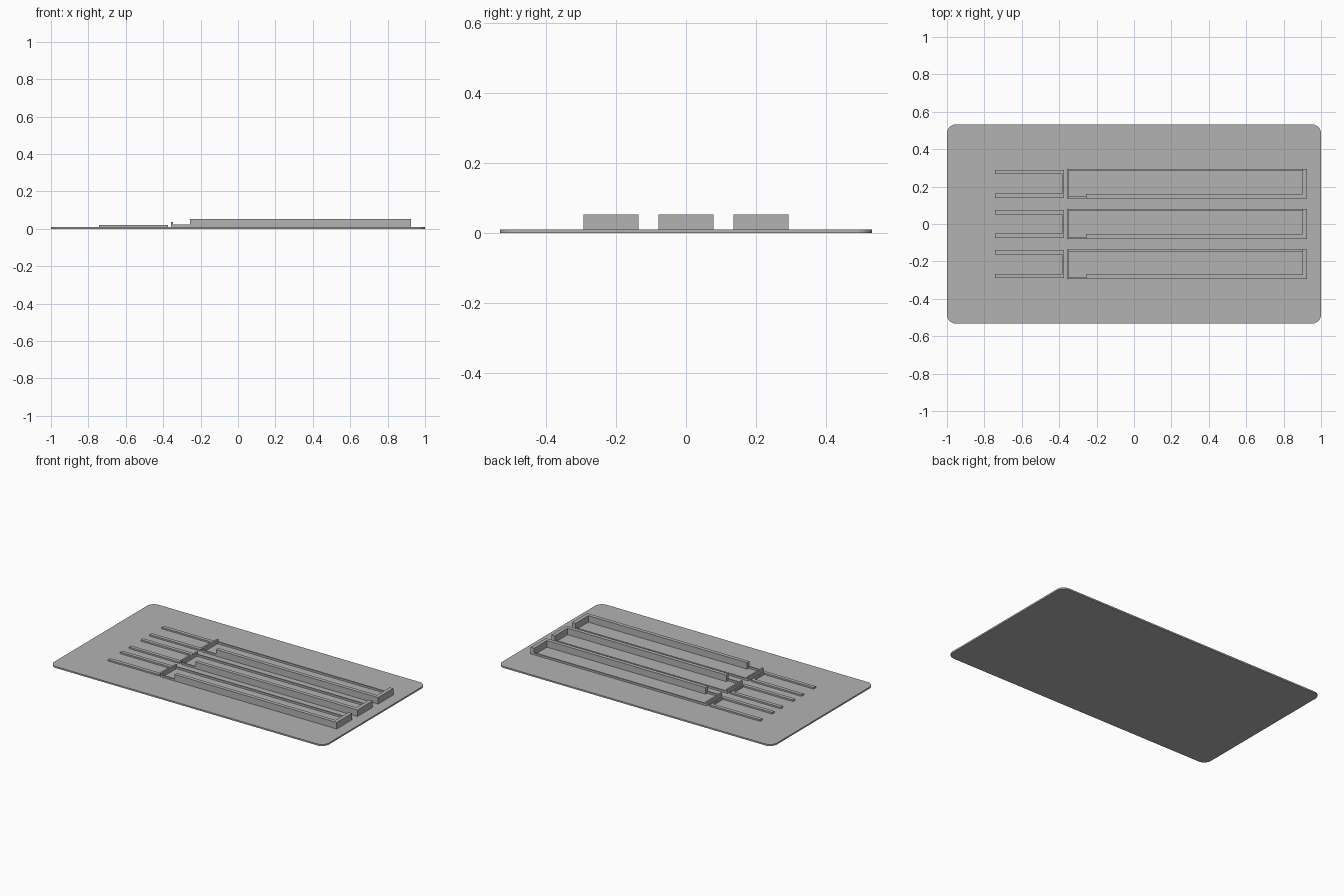
import bpy, bmesh, math

cube = bpy.data.objects.get("Cube")
if cube:
    bpy.data.objects.remove(cube, do_unlink=True)

grey = bpy.data.materials.new("plain grey")
grey.use_nodes = True
grey.diffuse_color = (0.45, 0.45, 0.45, 1)
grey.node_tree.nodes["Principled BSDF"].inputs["Base Color"].default_value = grey.diffuse_color

PLATE_TOP = 0.01


def extrude_outline(name, points, bottom, top, y=0):
    """Raise a flat outline into a solid standing between two heights."""
    bm = bmesh.new()
    face = bm.faces.new([bm.verts.new((px, py + y, bottom)) for px, py in points])
    moved = bmesh.ops.extrude_face_region(bm, geom=[face])["geom"]
    verts = [v for v in moved if isinstance(v, bmesh.types.BMVert)]
    bmesh.ops.translate(bm, verts=verts, vec=(0, 0, top - bottom))
    bmesh.ops.recalc_face_normals(bm, faces=bm.faces)
    mesh = bpy.data.meshes.new(name)
    bm.to_mesh(mesh)
    bm.free()
    mesh.materials.append(grey)
    obj = bpy.data.objects.new(name, mesh)
    bpy.context.collection.objects.link(obj)
    return obj


def rectangle(x0, x1, y0, y1):
    return [(x0, y0), (x1, y0), (x1, y1), (x0, y1)]


def rounded_rectangle(half_x, half_y, radius, steps=8):
    points = []
    for corner, (sx, sy) in enumerate([(1, 1), (-1, 1), (-1, -1), (1, -1)]):
        for i in range(steps + 1):
            a = math.pi / 2 * (corner + i / steps)
            points.append((sx * (half_x - radius) + radius * math.cos(a),
                           sy * (half_y - radius) + radius * math.sin(a)))
    return points


# Base plate with rounded corners
extrude_outline("base_plate", rounded_rectangle(1, 0.533, 0.05), 0, PLATE_TOP)

# Shared sizes of one channel unit
HALF = 0.079
THIN, THICK = 0.01, 0.025
LEFT, STEP, RIGHT = -0.358, -0.256, 0.925

# Tall wall along the front, turning up across the closed end
tall_wall = [(STEP, -HALF), (RIGHT, -HALF), (RIGHT, HALF), (RIGHT - THICK, HALF),
             (RIGHT - THICK, THICK - HALF), (STEP, THICK - HALF)]

# Two-armed fork joined by a thin cross bar
ARM_TIP, FORK_END, ARM_OUT, ARM_IN = -0.743, -0.374, 0.075, 0.051
fork = [(ARM_TIP, -ARM_OUT), (FORK_END, -ARM_OUT), (FORK_END, ARM_OUT), (ARM_TIP, ARM_OUT),
        (ARM_TIP, ARM_IN), (FORK_END - THIN, ARM_IN),
        (FORK_END - THIN, -ARM_IN), (ARM_TIP, -ARM_IN)]

parts = [
    ("tall_wall", tall_wall, 0.053),
    ("gate_wall", rectangle(LEFT, LEFT + THIN, -HALF, HALF), 0.036),
    ("low_back_wall", rectangle(LEFT + THIN, RIGHT - THICK, HALF - THIN, HALF), 0.022),
    ("low_front_wall", rectangle(LEFT + THIN, STEP, -HALF, THIN - HALF), 0.022),
    ("fork", fork, 0.02),
]

# Three identical units side by side
for label, y in (("front", -0.215), ("middle", 0), ("back", 0.215)):
    for name, outline, top in parts:
        extrude_outline(f"{label}_{name}", outline, PLATE_TOP, top, y)
